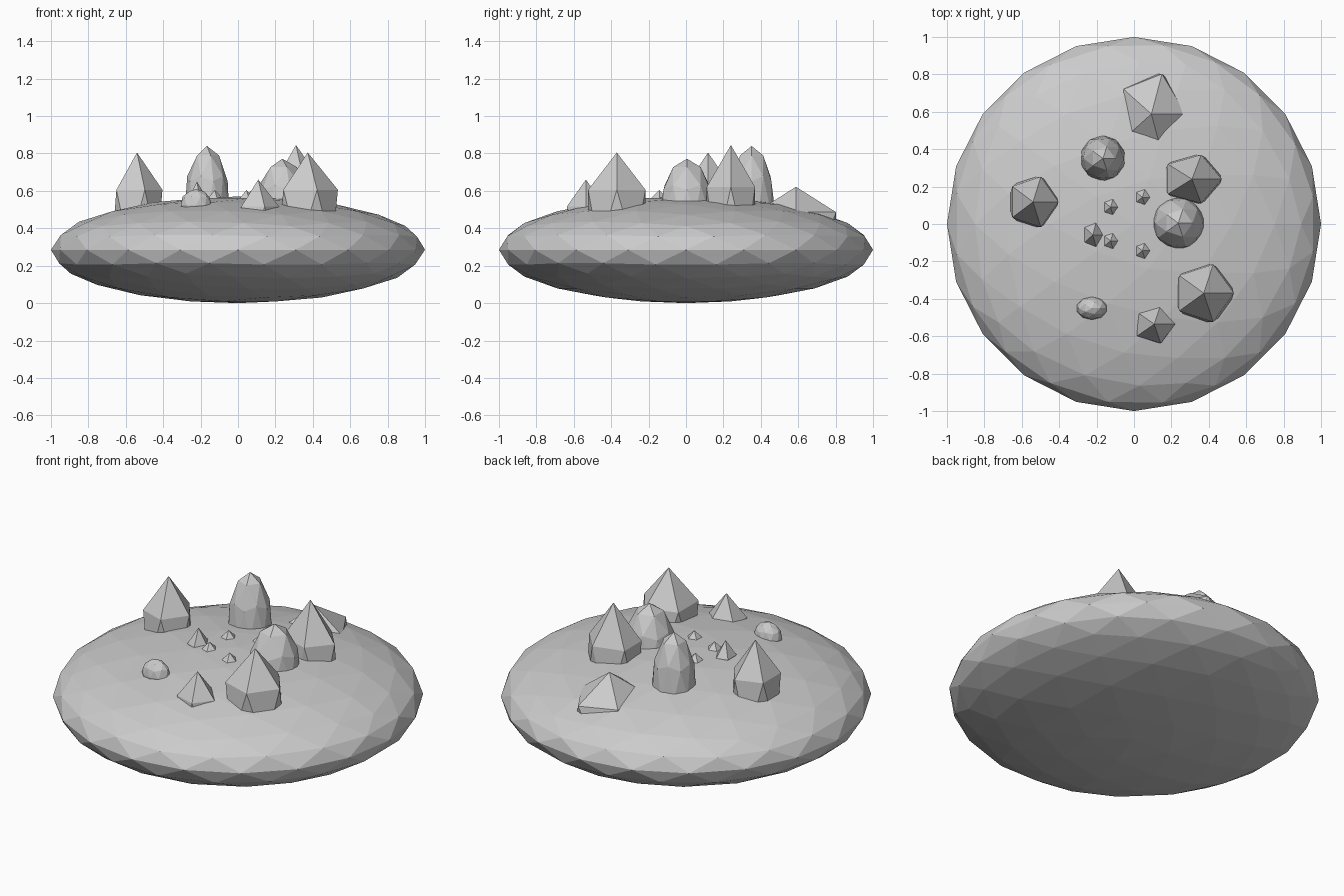
import bpy

if "Cube" in bpy.data.objects:
    bpy.data.objects.remove(bpy.data.objects["Cube"])

stone = bpy.data.materials.new("grey_stone")
stone.diffuse_color = (0.6, 0.6, 0.6, 1)
stone.use_nodes = True
stone.node_tree.nodes["Principled BSDF"].inputs["Base Color"].default_value = stone.diffuse_color


def rock(name, detail, loc, scale):
    """Flat-faced icosphere stretched along the axes."""
    bpy.ops.mesh.primitive_ico_sphere_add(subdivisions=detail, radius=1)
    ob = bpy.context.object
    ob.name = ob.data.name = name
    ob.location, ob.scale = loc, scale
    bpy.ops.object.transform_apply(location=True, rotation=False, scale=True)
    ob.data.materials.append(stone)


# wide island body
rock("island_body", 3, (0, 0, 0.285), (1, 1, 0.285))

# large pointed crystals, half sunk into the island
crystals = [
    ((-0.54, 0.118, 0.445), (0.152, 0.158, 0.36)),
    ((0.373, -0.37, 0.445), (0.18, 0.18, 0.36)),
    ((0.31, 0.24, 0.44), (0.178, 0.152, 0.405)),
    ((0.093, 0.588, 0.376), (0.205, 0.252, 0.246)),
    ((0.108, -0.535, 0.4), (0.125, 0.12, 0.26)),
]
for i, (loc, scale) in enumerate(crystals):
    rock(f"crystal_{i + 1}", 1, loc, scale)

# rounded boulders
rock("boulder_right", 2, (0.237, 0.005, 0.472), (0.147, 0.147, 0.3))
rock("boulder_tall", 2, (-0.166, 0.351, 0.5), (0.124, 0.124, 0.34))
rock("boulder_low", 2, (-0.225, -0.45, 0.525), (0.084, 0.062, 0.085))

# small shards in the middle
rock("shard", 1, (-0.22, -0.058, 0.49), (0.06, 0.075, 0.16))
for x in (-0.125, 0.045):
    for side in (-1, 1):
        y = side * (0.09 if x < 0 else 0.143)
        rock("small_shard", 1, (x, y, 0.525), (0.048, 0.052, 0.08))
